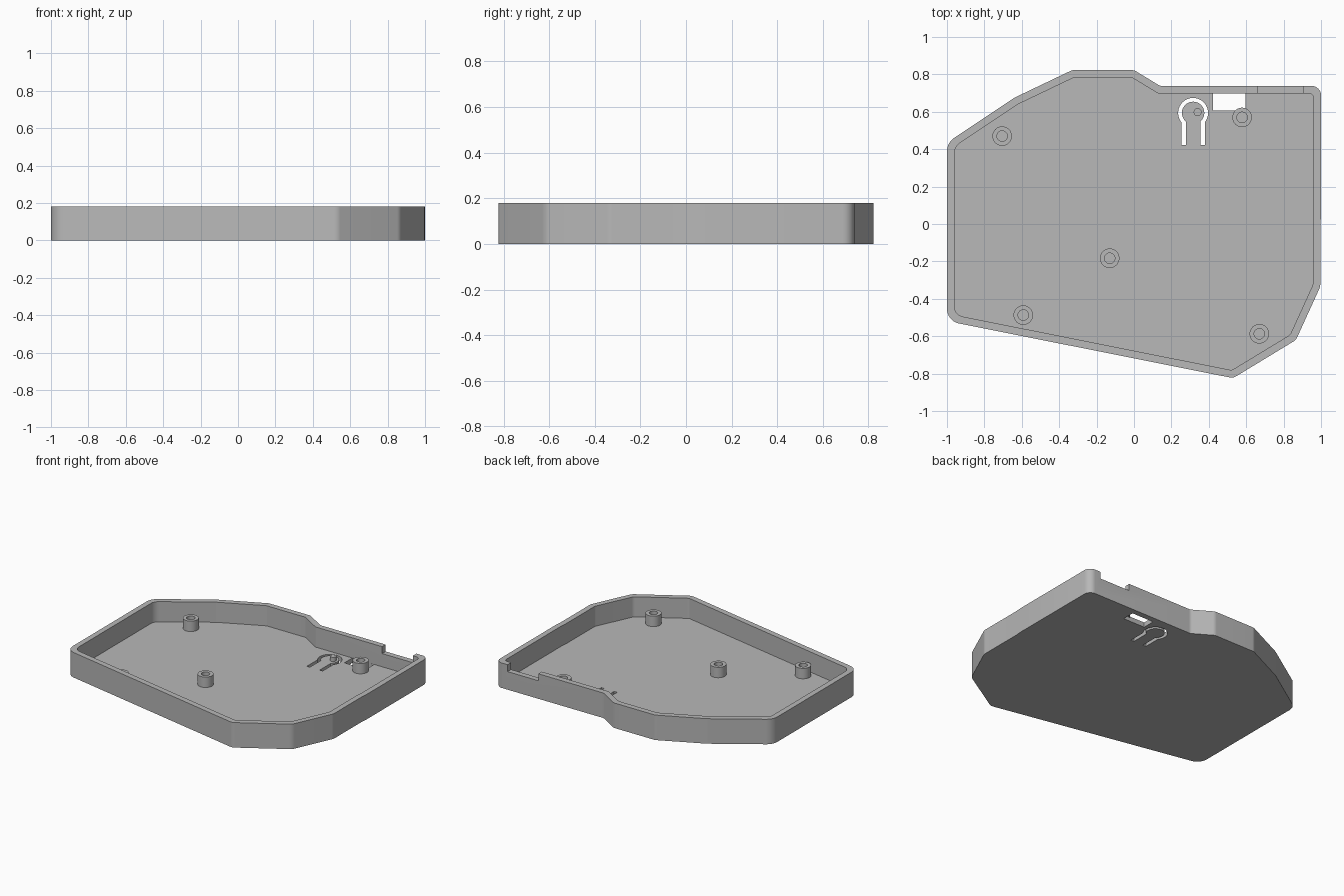
import bpy
import bmesh
import math
from mathutils import Vector

if "Cube" in bpy.data.objects:
    bpy.data.objects.remove(bpy.data.objects["Cube"], do_unlink=True)

HEIGHT, FLOOR, WALL = 0.18, 0.035, 0.04

grey = bpy.data.materials.new("light_grey")
grey.use_nodes = True
grey.diffuse_color = (0.48, 0.48, 0.48, 1)
grey.node_tree.nodes["Principled BSDF"].inputs["Base Color"].default_value = grey.diffuse_color


def finish(name, bm):
    bmesh.ops.recalc_face_normals(bm, faces=bm.faces)
    mesh = bpy.data.meshes.new(name)
    bm.to_mesh(mesh)
    bm.free()
    mesh.materials.append(grey)
    obj = bpy.data.objects.new(name, mesh)
    bpy.context.collection.objects.link(obj)
    return obj


def prism(name, points, z0, z1):
    bm = bmesh.new()
    face = bm.faces.new([bm.verts.new((p[0], p[1], z0)) for p in points])
    top = bmesh.ops.extrude_face_region(bm, geom=[face])["geom"]
    verts = [v for v in top if isinstance(v, bmesh.types.BMVert)]
    bmesh.ops.translate(bm, verts=verts, vec=(0, 0, z1 - z0))
    return finish(name, bm)


def block(name, x0, x1, y0, y1, z0, z1):
    return prism(name, [(x0, y0), (x1, y0), (x1, y1), (x0, y1)], z0, z1)


def activate(obj):
    bpy.ops.object.select_all(action="DESELECT")
    obj.select_set(True)
    bpy.context.view_layer.objects.active = obj


def cut(obj, cutter):
    mod = obj.modifiers.new("cut", "BOOLEAN")
    mod.operation = "DIFFERENCE"
    mod.solver = "EXACT"
    mod.object = cutter
    activate(obj)
    bpy.ops.object.modifier_apply(modifier=mod.name)
    bpy.data.objects.remove(cutter, do_unlink=True)


def smooth(obj):
    activate(obj)
    bpy.ops.object.shade_smooth_by_angle(angle=math.radians(25))


def inset(points, dist):
    """Mitred inward offset of a counter-clockwise outline."""
    result = []
    for i, p in enumerate(points):
        a = (p - points[i - 1]).normalized()
        b = (points[(i + 1) % len(points)] - p).normalized()
        na, nb = Vector((-a.y, a.x)), Vector((-b.y, b.x))
        result.append(p + (na + nb) * dist / (1 + na.dot(nb)))
    return result


def rounded(points, radii, steps=8):
    """Replace each corner by an arc of the given radius."""
    result = []
    for i, p in enumerate(points):
        a = (points[i - 1] - p).normalized()
        b = (points[(i + 1) % len(points)] - p).normalized()
        half = a.angle(b) / 2
        r = radii[i]
        if r <= 0:
            result.append(p)
            continue
        centre = p + (a + b).normalized() * r / math.sin(half)
        start = p + a * r / math.tan(half) - centre
        end = p + b * r / math.tan(half) - centre
        sweep = start.angle_signed(end)
        for k in range(steps + 1):
            t = -sweep * k / steps
            c, s = math.cos(t), math.sin(t)
            result.append(centre + Vector((start.x * c - start.y * s,
                                           start.x * s + start.y * c)))
    return result


# Outline of the tray: x, y and corner radius, counter-clockwise
corners = [(-1, -0.519, 0.08), (0.53, -0.824, 0.05), (0.866, -0.62, 0.06),
           (0.996, -0.335, 0.06), (0.996, 0.0, 0), (1, 0.04, 0),
           (1, 0.738, 0.05), (0.14, 0.738, 0.04), (0, 0.823, 0.05),
           (-0.33, 0.823, 0.05), (-0.64, 0.675, 0.08), (-1, 0.435, 0.09)]
outline = [Vector(c[:2]) for c in corners]
radii = [c[2] for c in corners]

# Tray with hollow inside
tray = prism("tray", rounded(outline, radii), 0, HEIGHT)
inner = rounded(inset(outline, WALL), [max(r - 0.025, 0) for r in radii])
cut(tray, prism("hollow_cutter", inner, FLOOR, HEIGHT + 0.1))

# Notch in the back wall and window in the floor
cut(tray, block("notch_cutter", 0.66, 0.905, 0.66, 0.8, HEIGHT - 0.05, HEIGHT + 0.1))
cut(tray, block("window_cutter", 0.423, 0.597, 0.607, 0.697, -0.1, FLOOR + 0.05))

# Keyhole slot that frees a springy button tongue
CX, CY, SLOT_END = 0.316, 0.594, 0.422


def slot_side(radius, leg, steps=28):
    a = math.acos(leg / radius)
    angles = [-a + (math.pi + 2 * a) * k / steps for k in range(steps + 1)]
    arc = [(CX + radius * math.cos(t), CY + radius * math.sin(t)) for t in angles]
    return [(CX + leg, SLOT_END)] + arc + [(CX - leg, SLOT_END)]


slot = slot_side(0.08, 0.063) + slot_side(0.06, 0.039)[::-1]
cut(tray, prism("slot_cutter", slot, -0.1, FLOOR + 0.05))
smooth(tray)


# Turned parts: screw bosses and button pin
def turned(name, profile, x, y):
    bm = bmesh.new()
    verts = [bm.verts.new((r, 0, z)) for r, z in profile]
    edges = [bm.edges.new((verts[i - 1], v)) for i, v in enumerate(verts)]
    bmesh.ops.spin(bm, geom=verts + edges, axis=(0, 0, 1), cent=(0, 0, 0),
                   angle=math.tau, steps=32, use_duplicate=False)
    bmesh.ops.remove_doubles(bm, verts=bm.verts, dist=0.0005)
    obj = finish(name, bm)
    obj.location = (x, y, 0)
    smooth(obj)
    return obj


BOSS_TOP, BASE = 0.11, FLOOR - 0.008
ring = [(0.028, BASE), (0.052, BASE), (0.052, BOSS_TOP), (0.028, BOSS_TOP)]
for i, (x, y) in enumerate([(-0.705, 0.47), (0.578, 0.57), (-0.13, -0.183),
                            (-0.592, -0.487), (0.67, -0.587)]):
    turned(f"screw_boss_{i + 1}", ring, x, y)

pin = [(0, BASE), (0.021, BASE), (0.021, FLOOR + 0.03), (0, FLOOR + 0.03)]
turned("button_pin", pin, 0.34, 0.598)
